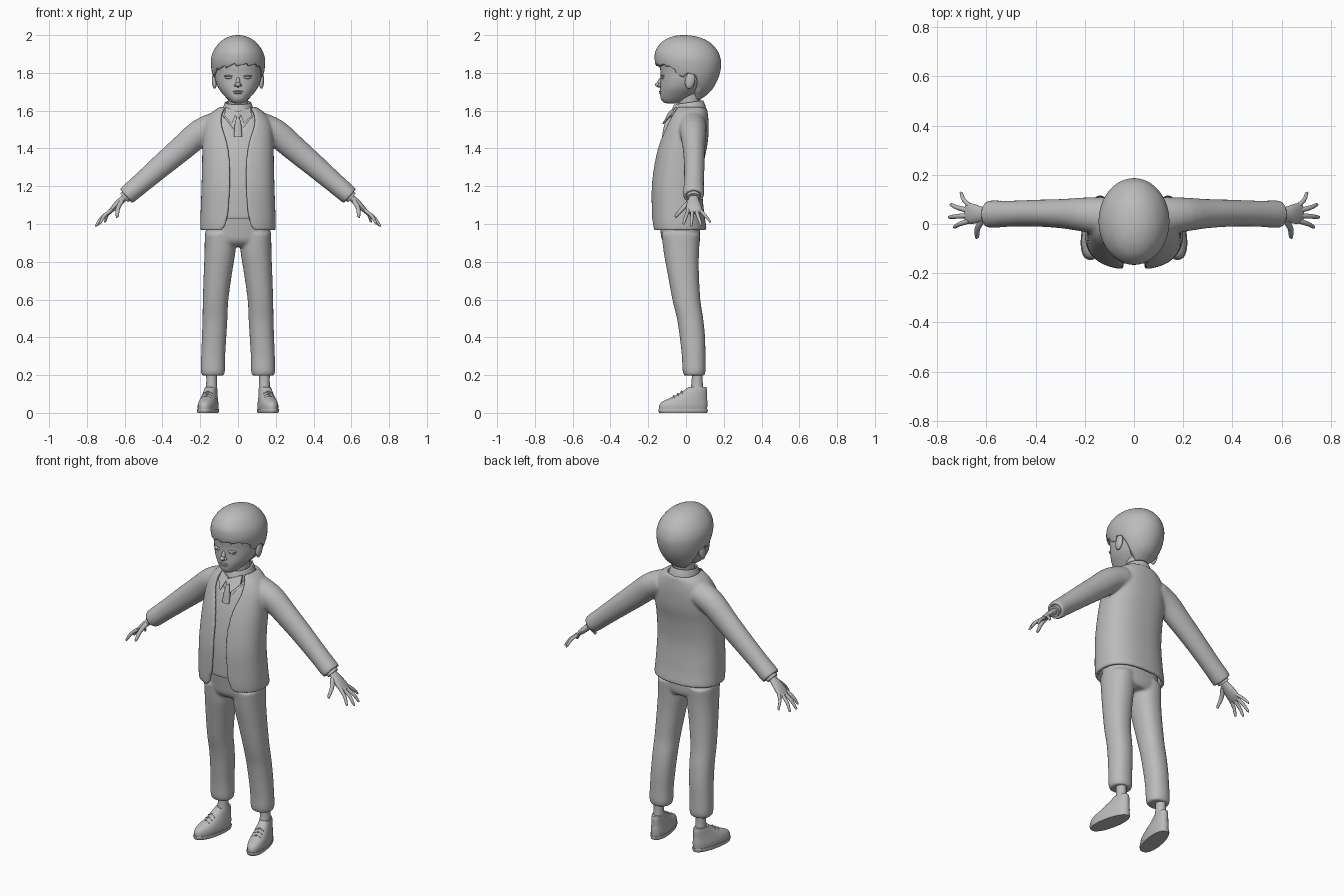
import bpy, bmesh, math
from mathutils import Vector, Matrix

if "Cube" in bpy.data.objects:
    bpy.data.objects.remove(bpy.data.objects["Cube"])

GREY = bpy.data.materials.new("plain_grey")
GREY.diffuse_color = (0.5, 0.5, 0.5, 1)
GREY.use_nodes = True
GREY.node_tree.nodes["Principled BSDF"].inputs["Base Color"].default_value = GREY.diffuse_color


def finish(name, bm, remesh=None, thick=0, angle=45):
    me = bpy.data.meshes.new(name)
    bm.to_mesh(me)
    bm.free()
    me.materials.append(GREY)
    ob = bpy.data.objects.new(name, me)
    bpy.context.collection.objects.link(ob)
    for o in bpy.context.selected_objects:
        o.select_set(False)
    ob.select_set(True)
    bpy.context.view_layer.objects.active = ob
    bpy.ops.object.shade_smooth_by_angle(angle=math.radians(angle))
    if thick:
        m = ob.modifiers.new("thickness", "SOLIDIFY")
        m.thickness, m.offset = thick, 0
    if remesh:
        m = ob.modifiers.new("blend", "REMESH")
        m.mode, m.voxel_size, m.use_smooth_shade = "VOXEL", remesh, True
        m = ob.modifiers.new("relax", "SMOOTH")
        m.factor, m.iterations = 0.5, 6
    return ob


def spline(rows, k):
    """Smooth in-between rows that pass through every given row."""
    out = []
    for i in range(len(rows) - 1):
        a, b, c, d = (rows[max(i - 1, 0)], rows[i], rows[i + 1],
                      rows[min(i + 2, len(rows) - 1)])
        for s in range(k):
            t = s / k
            out.append([0.5 * (2 * q + (r - p) * t + (2 * p - 5 * q + 4 * r - u) * t * t
                               + (3 * q - p - 3 * r + u) * t ** 3)
                        for p, q, r, u in zip(a, b, c, d)])
    return out + [list(rows[-1])]


def loft(rows, n=36, k=4, p=1.0, shape=None):
    """Level rings from rows (z, x0, x1, front y, back y[, half gap at the front])."""
    def pw(v):
        return math.copysign(abs(v) ** p, v)
    grid = []
    for z, x0, x1, yf, yb, *gap in spline(rows, k):
        cx, cy, rx, ry = (x0 + x1) / 2, (yf + yb) / 2, (x1 - x0) / 2, (yb - yf) / 2
        start = math.asin(min(gap[0] / rx, 0.98) ** (1 / p)) if gap else 0
        ring = []
        for i in range(n):
            f = i / (n - 1) if gap else i / n
            a = start + (2 * math.pi - 2 * start) * f
            v = Vector((cx + rx * pw(math.sin(a)), cy - ry * pw(math.cos(a)), z))
            ring.append(shape(v, a) if shape else v)
        grid.append(ring)
    return grid


def tube(rows, n=16, k=3):
    """Rings along a path of rows (x, y, z, radius along y, radius across)."""
    pts = spline(rows, k)
    grid = []
    for i, r in enumerate(pts):
        d = Vector(pts[min(i + 1, len(pts) - 1)][:3]) - Vector(pts[max(i - 1, 0)][:3])
        side = d.cross(Vector((0, 1, 0))).normalized()
        wide = side.cross(d).normalized()
        grid.append([Vector(r[:3]) + wide * r[3] * math.cos(2 * math.pi * j / n)
                     + side * r[4] * math.sin(2 * math.pi * j / n) for j in range(n)])
    return grid


def both(*grids):
    return list(grids) + [[[Vector((-v.x, v.y, v.z)) for v in r] for r in g] for g in grids]


def part(name, grids, cap=True, open_front=(), **kw):
    bm = bmesh.new()
    for gi, g in enumerate(grids):
        rings = [[bm.verts.new(v) for v in r] for r in g]
        n = len(rings[0])
        for a, b in zip(rings, rings[1:]):
            for j in range(n - 1 if gi in open_front else n):
                bm.faces.new((a[j], a[(j + 1) % n], b[(j + 1) % n], b[j]))
        if cap:
            bm.faces.new(rings[0][::-1])
            bm.faces.new(rings[-1])
    bmesh.ops.recalc_face_normals(bm, faces=bm.faces[:])
    return finish(name, bm, **kw)


def balls(name, specs):
    """Ellipsoids from (x, y, z, rx, ry, rz, tilt about x)."""
    bm = bmesh.new()
    for x, y, z, a, b, c, tilt in specs:
        m = (Matrix.Translation((x, y, z)) @ Matrix.Rotation(tilt, 4, "X")
             @ Matrix.Diagonal((a, b, c, 1)))
        bmesh.ops.create_uvsphere(bm, u_segments=20, v_segments=12, radius=1, matrix=m)
    return finish(name, bm)


def sym(rows):
    return [(z, -w, w, *rest) for z, w, *rest in rows]


# jacket with open front, blended into its sleeves
jacket = sym([(.967, .19, -.168, .10, .085), (1.0, .19, -.172, .095, .066),
              (1.06, .188, -.174, .086, .052), (1.2, .183, -.174, .075, .043),
              (1.33, .18, -.157, .086, .044), (1.43, .178, -.133, .105, .058),
              (1.52, .17, -.10, .11, .085), (1.58, .135, -.075, .106, .085),
              (1.615, .085, -.06, .10, .068)])
sleeve = tube([(.12, .032, 1.52, .068, .062), (.2, .038, 1.483, .06, .062),
               (.29, .042, 1.407, .05, .058), (.39, .044, 1.322, .045, .052),
               (.5, .042, 1.227, .043, .045), (.57, .04, 1.167, .046, .042),
               (.593, .04, 1.147, .045, .04)], n=24)
part("jacket", [loft(jacket, n=60, p=.82)] + both(sleeve), cap=False, open_front=(0,),
     thick=.02, remesh=.0075)


# vest with a V neck, over the shirt
def v_neck(v, a):
    if v.y < 0:
        v.z = min(v.z, 1.475 + 1.25 * abs(v.x))
    return v


def inset(d, z0):
    return [(z, x0 + d, x1 - d, yf + d, yb - d) for z, x0, x1, yf, yb, g in jacket if z >= z0]


low = (1.03, -.165, .165, -.158, .075)
part("vest", [loft([low] + inset(.013, 1.05), n=72, k=6, p=.82, shape=v_neck)])
part("shirt", [loft(inset(.022, 1.3), p=.82)])

# trousers
seat = loft(sym([(1.09, .16, -.152, .065), (.98, .17, -.138, .074),
                 (.91, .165, -.125, .074), (.88, .12, -.09, .06)]), p=.85)
leg = loft([(.95, .012, .176, -.13, .075), (.85, .014, .177, -.118, .069),
            (.75, .03, .181, -.10, .068), (.6, .051, .186, -.072, .076),
            (.5, .056, .188, -.048, .091), (.4, .062, .191, -.033, .101),
            (.3, .068, .195, -.022, .103), (.225, .069, .197, -.018, .104),
            (.197, .075, .19, -.01, .097)], p=.9)
part("trousers", [seat] + both(leg), remesh=.008)

# ankles and shoes, toes turned out
part("ankles", both(loft([(.24, .112, .17, .03, .09), (.17, .112, .168, .03, .088),
                          (.10, .108, .172, .02, .095)], n=20)))
TURN = Matrix.Translation((.143, .06, 0)) @ Matrix.Rotation(math.radians(11), 4, "Z")


def foot(v, a):
    v.x *= 1 - .6 * max(v.y, 0) - (0.25 if v.x < 0 else 0) * max(-v.y - .06, 0) * 4
    return TURN @ Vector((v.x, v.y - .06, v.z))


part("shoe_soles", both(loft(sym([(.0, .049, -.145, .112), (.012, .052, -.15, .116),
                                  (.02, .051, -.149, .115)]), p=.85, shape=foot)))
part("shoes", both(loft(sym([(.015, .048, -.146, .112), (.04, .049, -.145, .114),
                             (.06, .046, -.128, .114), (.078, .042, -.088, .112),
                             (.10, .037, -.043, .112), (.122, .033, -.008, .112),
                             (.137, .03, .012, .108)]), p=.88, shape=foot)))
laces = []
for y, z in ((-.066, .091), (-.045, .102), (-.025, .115)):
    laces.append([[TURN @ Vector((x, y - .06 + .004 * math.cos(t), z - abs(x) * .5
                                  + .004 * math.sin(t)))
                   for t in (0, 1.05, 2.1, 3.14, 4.19, 5.24)]
                  for x in (-.025, -.012, 0, .012, .025)])
part("shoe_laces", both(*laces))

# hands: palm, thumb and four fingers
palm = tube([(.56, .04, 1.175, .027, .02), (.6, .04, 1.14, .025, .018),
             (.635, .04, 1.108, .036, .018), (.665, .042, 1.078, .042, .014),
             (.685, .042, 1.058, .034, .009)])
fingers = []
for (ax, ay, az), (bx, by, bz), r in (
        ((.615, .018, 1.12), (.645, -.052, 1.035), .013),
        ((.67, .012, 1.074), (.735, -.012, .998), .0105),
        ((.675, .034, 1.068), (.755, .028, .987), .0105),
        ((.675, .055, 1.068), (.748, .078, .99), .0105),
        ((.665, .072, 1.075), (.708, .125, 1.008), .0095)):
    mx, my, mz = (ax + bx) / 2 + .006, (ay + by) / 2, (az + bz) / 2 + .006
    fingers.append(tube([(ax, ay, az, r, r), (mx, my, mz, r * .9, r * .9),
                         (bx - .006, by, bz + .008, r * .65, r * .65),
                         (bx, by, bz, r * .2, r * .2)], n=10))
part("hands", both(palm, *fingers))
part("shirt_cuffs", both(tube([(.575, .04, 1.162, .037, .032), (.603, .04, 1.138, .036, .031)])))

# neck and head
part("neck", [loft(sym([(1.54, .062, -.055, .085), (1.62, .054, -.042, .075),
                        (1.70, .056, -.05, .08)]))])
part("head", [loft(sym([(1.638, .018, -.098, -.05), (1.645, .036, -.12, -.02),
                        (1.662, .056, -.133, .02), (1.69, .082, -.137, .06),
                        (1.72, .104, -.137, .09), (1.76, .12, -.135, .12),
                        (1.80, .126, -.135, .135), (1.86, .128, -.138, .14),
                        (1.92, .10, -.11, .11), (1.96, .04, -.05, .05)]), p=.95)])
balls("nose", [(0, -.137, 1.75, .011, .014, .03, -.35), (0, -.148, 1.738, .014, .016, .012, 0),
               (.012, -.138, 1.735, .009, .012, .008, 0),
               (-.012, -.138, 1.735, .009, .012, .008, 0)])
balls("eyes", [(s * .047, -.122, 1.777, .023, .013, .009, 0) for s in (1, -1)])
balls("upper_eyelids", [(s * .048, -.123, 1.784, .026, .014, .004, 0) for s in (1, -1)])
balls("lips", [(0, -.13, 1.702, .029, .014, .005, 0), (0, -.13, 1.693, .022, .014, .006, 0)])
balls("ears", [(s * .124, .022, 1.76, .014, .026, .045, -.2) for s in (1, -1)])


# hair: cap with a ragged fringe, sideburns and a full nape
def hairline(v, a):
    d = math.degrees(min(a, 2 * math.pi - a))
    marks = [(0, 1.845), (52, 1.83), (66, 1.79), (76, 1.775), (84, 1.80),
             (100, 1.79), (116, 1.70), (140, 1.66), (181, 1.65)]
    for (d0, z0), (d1, z1) in zip(marks, marks[1:]):
        if d0 <= d < d1:
            edge = z0 + (z1 - z0) * (d - d0) / (d1 - d0)
    if d < 60:  # fringe locks, swept to one side
        edge += .016 * ((a * 2.6) % 1) - .008 + .012 * math.sin(a)
    v.z = max(v.z, edge)
    return v


part("hair", [loft(sym([(1.652, .05, -.03, .06), (1.665, .07, -.05, .085),
                        (1.70, .095, -.08, .128), (1.74, .117, -.105, .156),
                        (1.79, .135, -.138, .177), (1.84, .143, -.16, .186),
                        (1.88, .142, -.166, .182), (1.92, .128, -.16, .165),
                        (1.96, .098, -.132, .128), (1.985, .063, -.092, .08),
                        (1.997, .028, -.05, .03), (2.0, .004, -.02, -.01)]),
                   n=96, k=5, shape=hairline)], angle=60)


# collar band, collar wings and tie
def tilt(v, a):
    v.z += .15 * (v.y - .02)
    return v


part("collar_band", [loft(sym([(1.585, .084, -.078, .104), (1.61, .078, -.073, .10),
                               (1.643, .066, -.06, .088)]), shape=tilt)],
     cap=False, thick=.008)
wing = [[Vector(c) + Vector((0, dy, 0)) for c in
         ((.006, -.078, 1.597), (.066, -.045, 1.618), (.072, -.072, 1.575), (.032, -.116, 1.53))]
        for dy in (0, -.01)]
part("collar_wings", both(wing))
part("tie", [loft([(1.46, -.022, .022, -.128, -.105), (1.53, -.017, .017, -.114, -.08),
                   (1.56, -.010, .010, -.103, -.07), (1.57, -.015, .015, -.104, -.06),
                   (1.595, -.018, .018, -.09, -.05)], n=20, p=.7)])
